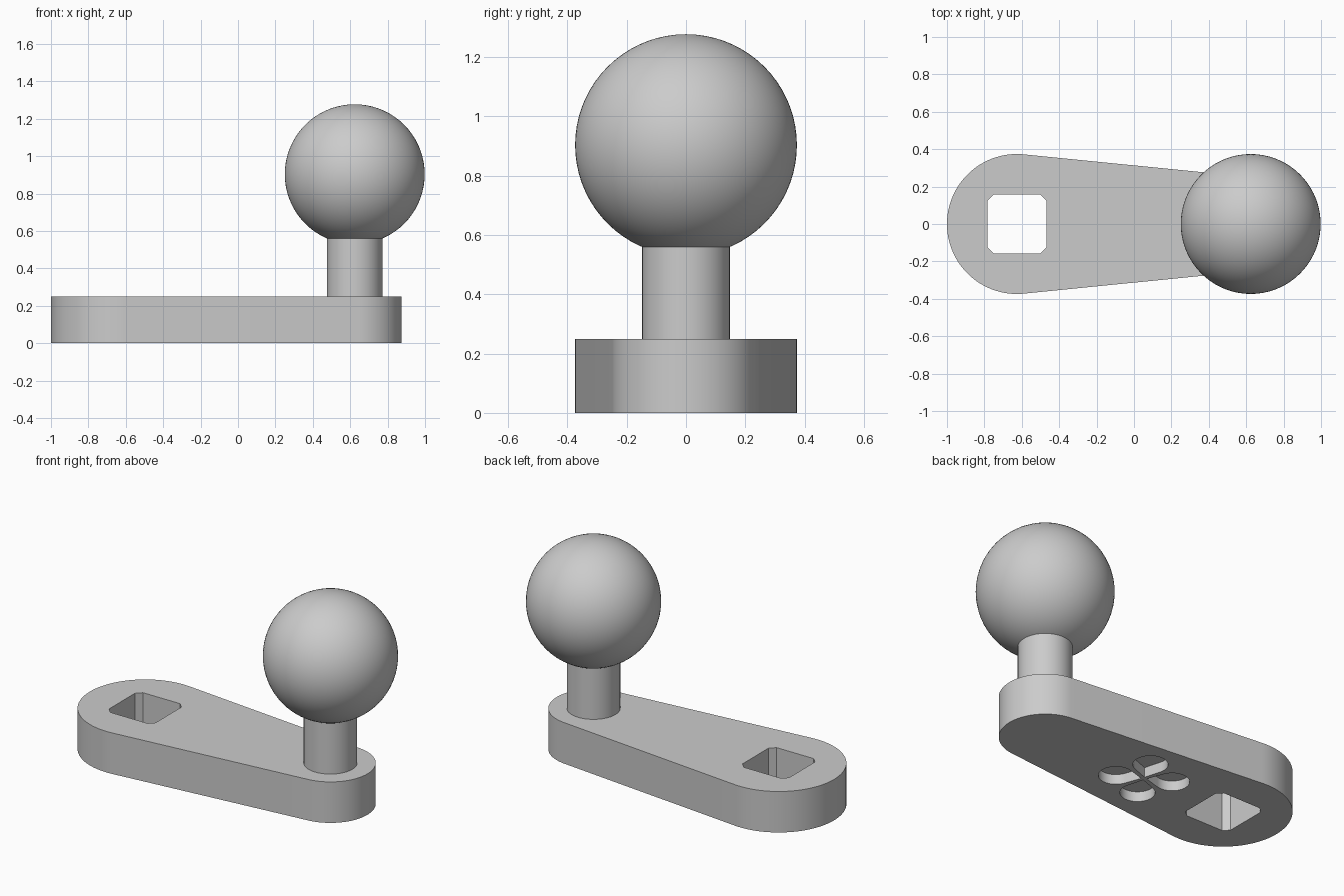
import bpy
import bmesh
from math import sin, cos, asin, pi, tau
from mathutils import Vector

default = bpy.data.objects.get("Cube")
if default:
    bpy.data.objects.remove(default, do_unlink=True)

# Key sizes
HUB_X, KNOB_X = -0.626, 0.624
HUB_R, TIP_R, ARM_H = 0.374, 0.25, 0.25
POST_R, BALL_R, BALL_Z = 0.148, 0.374, 0.903

grey = bpy.data.materials.new("plain grey")
grey.use_nodes = True
grey.diffuse_color = (0.6, 0.6, 0.6, 1)
grey.node_tree.nodes["Principled BSDF"].inputs["Base Color"].default_value = (0.6, 0.6, 0.6, 1)


def make_object(name, bm):
    bmesh.ops.recalc_face_normals(bm, faces=bm.faces)
    mesh = bpy.data.meshes.new(name)
    bm.to_mesh(mesh)
    bm.free()
    obj = bpy.data.objects.new(name, mesh)
    bpy.context.collection.objects.link(obj)
    mesh.materials.append(grey)
    return obj


def prism(name, outline, z0, z1):
    bm = bmesh.new()
    face = bm.faces.new([bm.verts.new((x, y, z0)) for x, y in outline])
    top = bmesh.ops.extrude_face_region(bm, geom=[face])["geom"]
    bmesh.ops.translate(bm, vec=(0, 0, z1 - z0),
                        verts=[v for v in top if isinstance(v, bmesh.types.BMVert)])
    return make_object(name, bm)


def arc(cx, r, start, end, steps):
    angles = [start + (end - start) * i / steps for i in range(steps + 1)]
    return [Vector((cx + r * cos(a), r * sin(a))) for a in angles]


def activate(obj):
    bpy.ops.object.select_all(action='DESELECT')
    obj.select_set(True)
    bpy.context.view_layer.objects.active = obj


def cut(target, cutter):
    mod = target.modifiers.new("cut", 'BOOLEAN')
    mod.operation, mod.solver, mod.object = 'DIFFERENCE', 'EXACT', cutter
    activate(target)
    bpy.ops.object.modifier_apply(modifier=mod.name)
    bpy.data.objects.remove(cutter, do_unlink=True)


def smooth(obj):
    activate(obj)
    bpy.ops.object.shade_smooth_by_angle(angle=pi / 6)


# Tapered arm: two round ends joined by tangent sides
t = pi / 2 - asin((HUB_R - TIP_R) / (KNOB_X - HUB_X))
arm = prism("crank_arm", arc(HUB_X, HUB_R, t, tau - t, 56)
            + arc(KNOB_X, TIP_R, -t, t, 48), 0, ARM_H)

# Square drive hole with clipped corners
a, c = 0.157, 0.125
corners = [(a, c), (c, a), (-c, a), (-a, c), (-a, -c), (-c, -a), (c, -a), (a, -c)]
cut(arm, prism("hole_cutter", [(HUB_X + x, y) for x, y in corners], -0.1, ARM_H + 0.1))

# Four teardrop pockets under the arm
point, reach, r = 0.015, 0.155, 0.095
bend = pi / 2 + asin(r / (reach - point))
drop = [Vector((point, 0))] + arc(reach, r, -bend, bend, 32)
for i in range(4):
    turn = 1.1 + i * pi / 2
    leaf = [(p.x * cos(turn) - p.y * sin(turn) - 0.07,
             p.x * sin(turn) + p.y * cos(turn)) for p in drop]
    cut(arm, prism("pocket_cutter", leaf, -0.1, 0.06))
smooth(arm)

# Round post running into the ball
post = prism("knob_post", arc(KNOB_X, POST_R, 0, tau * 47 / 48, 47), ARM_H, 0.6)
smooth(post)

# Ball knob
bm = bmesh.new()
bmesh.ops.create_uvsphere(bm, u_segments=72, v_segments=36, radius=BALL_R)
bmesh.ops.translate(bm, verts=bm.verts, vec=(KNOB_X, 0, BALL_Z))
ball = make_object("ball_knob", bm)
smooth(ball)
